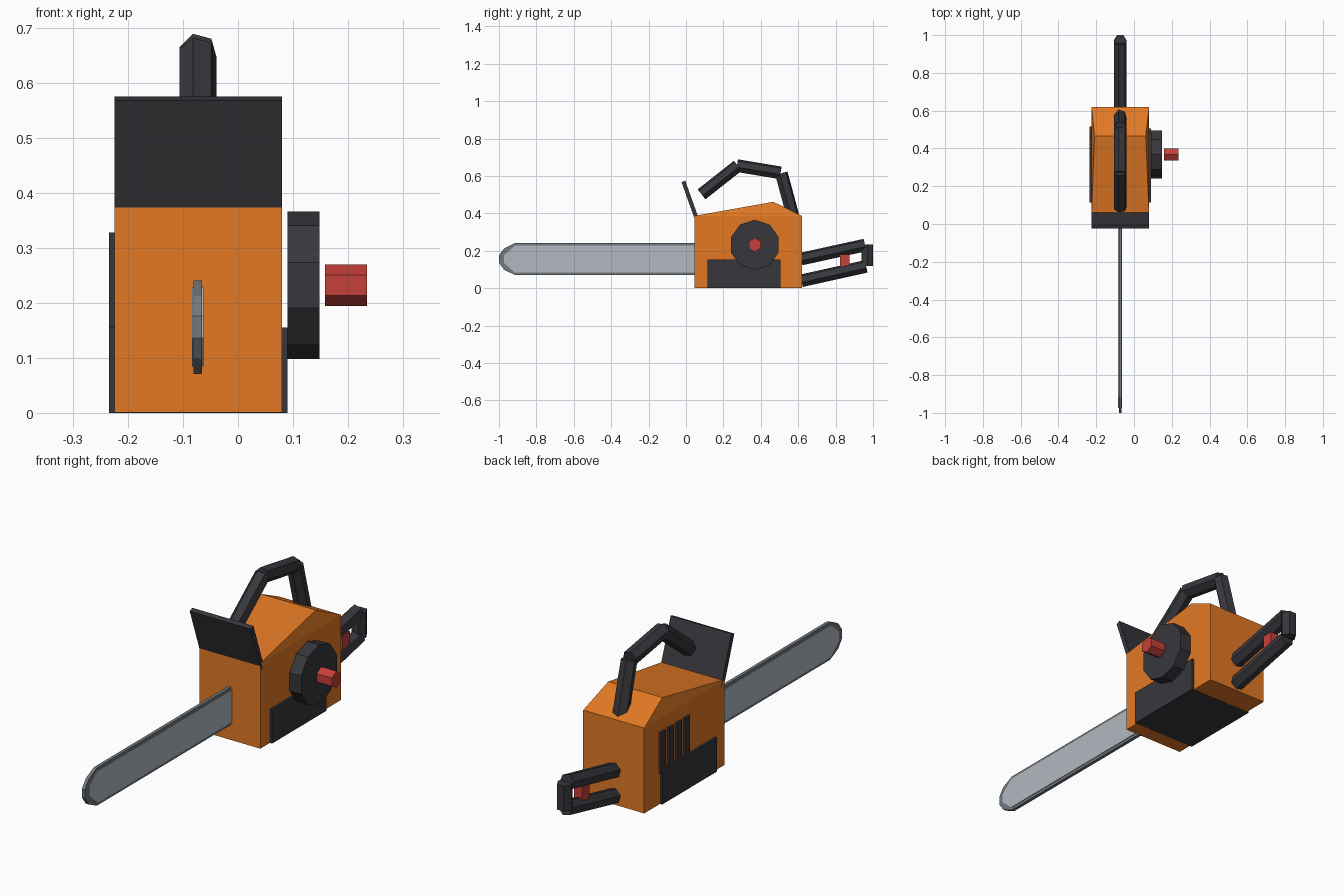
import bpy, bmesh, math
from mathutils import Vector

if "Cube" in bpy.data.objects:
    bpy.data.objects.remove(bpy.data.objects["Cube"])


def material(name, rgb):
    m = bpy.data.materials.new(name)
    m.diffuse_color = (*rgb, 1)
    m.use_nodes = True
    m.node_tree.nodes["Principled BSDF"].inputs["Base Color"].default_value = m.diffuse_color
    return m


ORANGE = material("orange_casing", (0.76, 0.19, 0.018))
DARK = material("dark_plastic", (0.038, 0.038, 0.046))
RED = material("red_control", (0.56, 0.05, 0.04))
STEEL = material("bar_steel", (0.45, 0.48, 0.53))
CHAIN = material("chain_grey", (0.17, 0.19, 0.21))
CX = -0.073  # centre plane of bar and handles


def make(name, verts, faces, mat):
    me = bpy.data.meshes.new(name)
    me.from_pydata([tuple(v) for v in verts], [], faces)
    bm = bmesh.new()
    bm.from_mesh(me)
    bmesh.ops.recalc_face_normals(bm, faces=bm.faces)
    bm.to_mesh(me)
    bm.free()
    me.materials.append(mat)
    ob = bpy.data.objects.new(name, me)
    bpy.context.collection.objects.link(ob)
    return ob


def loft(name, a, b, mat):
    """Closed solid between two matching outlines."""
    n = len(a)
    faces = [(i, (i + 1) % n, n + (i + 1) % n, n + i) for i in range(n)]
    faces += [tuple(range(n)), tuple(range(n, 2 * n))]
    return make(name, list(a) + list(b), faces, mat)


def extrude_x(name, profile, x0, x1, mat):
    """Extrude a (y, z) outline along x."""
    return loft(name, [(x0, y, z) for y, z in profile],
                [(x1, y, z) for y, z in profile], mat)


def box(name, x, y, z, mat):
    return extrude_x(name, [(y[0], z[0]), (y[1], z[0]), (y[1], z[1]), (y[0], z[1])],
                     x[0], x[1], mat)


def tube(name, p, q, rot, r=0.035, sides=6, mat=DARK):
    """Six-sided bar between two (y, z) points in the centre plane."""
    p, q = Vector((CX, *p)), Vector((CX, *q))
    u = Vector((1, 0, 0))
    v = u.cross((q - p).normalized())
    ring = [r * (math.cos(t) * u + math.sin(t) * v)
            for t in (math.radians(rot) + math.tau * i / sides for i in range(sides))]
    return loft(name, [p + o for o in ring], [q + o for o in ring], mat)


def disc(name, y, z, r, sides, x0, x1, mat):
    ring = [(y + r * math.sin(math.tau * i / sides), z + r * math.cos(math.tau * i / sides))
            for i in range(sides)]
    return extrude_x(name, ring, x0, x1, mat)


# Engine casing: roof ridge is slightly narrower than the walls
Y0, Y1, WALL = 0.045, 0.62, 0.387
verts = []
for x, ridge in ((-0.225, -0.209), (0.08, 0.062)):
    verts += [(x, Y0, 0.001), (x, Y1, 0.001), (x, Y1, WALL), (ridge, 0.467, 0.462), (x, Y0, WALL)]
faces = [(0, 1, 2, 4), (2, 3, 4), (5, 6, 7, 9), (7, 8, 9)]
faces += [(i, (i + 1) % 5, 5 + (i + 1) % 5, 5 + i) for i in range(5)]
make("engine_casing", verts, faces, ORANGE)

# Lower cover running through the casing, and vent slats on the left
box("lower_cover", (-0.235, 0.09), (0.115, 0.505), (0, 0.155), DARK)
for i in range(4):
    y = 0.498 - i * 0.058
    box(f"vent_slat_{i + 1}", (-0.235, -0.22), (y - 0.018, y + 0.018), (0.14, 0.328), DARK)

# Starter housing and knob on the right
disc("starter_housing", 0.368, 0.232, 0.134, 10, 0.09, 0.148, DARK)
disc("starter_knob", 0.368, 0.232, 0.0375, 6, 0.158, 0.235, RED)

# Tilted front hand guard
extrude_x("hand_guard", [(-0.024, 0.568), (-0.004, 0.575), (0.072, 0.362), (0.052, 0.354)],
          -0.225, 0.08, DARK)

# Top handle
tube("top_handle_front", (0.083, 0.502), (0.277, 0.655), 45)
tube("top_handle_grip", (0.272, 0.656), (0.506, 0.617), 45)
tube("top_handle_rear", (0.51, 0.615), (0.572, 0.385), 45)

# Rear handle and trigger
tube("rear_handle_upper", (0.615, 0.156), (0.957, 0.231), 45)
tube("rear_handle_lower", (0.617, 0.04), (0.963, 0.117), 45)
tube("rear_handle_end", (0.9695, 0.118), (0.9695, 0.233), 0)
box("trigger", (CX - 0.02, CX + 0.02), (0.823, 0.875), (0.112, 0.18), RED)


# Guide bar with chain rim
def blade(inset):
    top, bot, tip = 0.241 - inset, 0.071 + inset, -1.0 + inset * 2
    mid = (top + bot) / 2
    half = [(0.1, top), (-0.915, top), (tip + 0.027, top - 0.028), (tip, mid + 0.02)]
    return half + [(y, 2 * mid - z) for y, z in reversed(half)]


extrude_x("chain", blade(0), CX - 0.0075, CX + 0.0075, CHAIN)
extrude_x("guide_bar", blade(0.013), CX - 0.0105, CX + 0.0105, STEEL)
